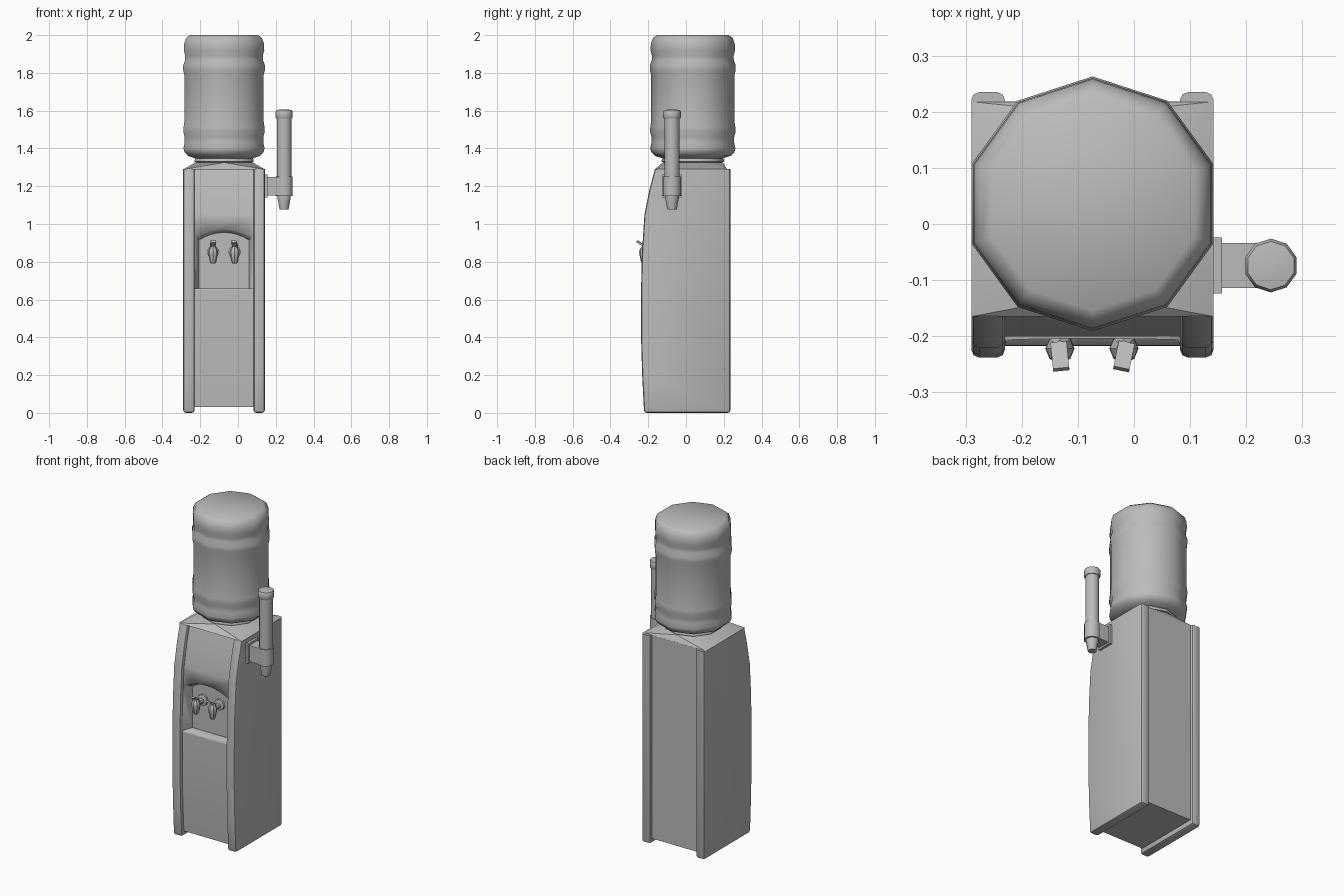
import bpy, bmesh, math
from mathutils import Matrix, Vector

cube = bpy.data.objects.get("Cube")
if cube:
    bpy.data.objects.remove(cube, do_unlink=True)

grey = bpy.data.materials.new("plain grey")
grey.use_nodes = True
grey.diffuse_color = (0.5, 0.5, 0.5, 1)
grey.node_tree.nodes["Principled BSDF"].inputs["Base Color"].default_value = (0.5, 0.5, 0.5, 1)

CX, BY = -0.074, 0.036          # cabinet centre line, bottle centre
LEFT, RIGHT, PANEL = -0.29, 0.142, 0.158


def finish(bm, name, angle=35):
    bmesh.ops.recalc_face_normals(bm, faces=bm.faces)
    mesh = bpy.data.meshes.new(name)
    bm.to_mesh(mesh)
    bm.free()
    mesh.materials.append(grey)
    ob = bpy.data.objects.new(name, mesh)
    bpy.context.collection.objects.link(ob)
    bpy.ops.object.select_all(action='DESELECT')
    ob.select_set(True)
    bpy.context.view_layer.objects.active = ob
    bpy.ops.object.shade_smooth_by_angle(angle=math.radians(angle))
    return ob


def loft(bm, rings):
    """Skin a list of equal-length point rings and cap both ends."""
    rows = [[bm.verts.new(p) for p in ring] for ring in rings]
    n = len(rows[0])
    for a, b in zip(rows, rows[1:]):
        for i in range(n):
            bm.faces.new((a[i], a[(i + 1) % n], b[(i + 1) % n], b[i]))
    bm.faces.new(rows[0][::-1])
    bm.faces.new(rows[-1])
    return bm


def circle(r, z, sides, x=0, y=0):
    return [(x + r * math.sin(math.tau * i / sides), y + r * math.cos(math.tau * i / sides), z)
            for i in range(sides)]


def turned(name, profile, sides, x, y, angle=35):
    return finish(loft(bmesh.new(), [circle(r, z, sides, x, y) for r, z in profile]), name, angle)


def slab(name, x0, x1, outline):
    return loft(bmesh.new(), [[(x, y, z) for y, z in outline] for x in (x0, x1)])


def box(name, lo, hi):
    bm = bmesh.new()
    bmesh.ops.create_cube(bm, size=1)
    for v in bm.verts:
        v.co = [lo[i] if v.co[i] < 0 else hi[i] for i in range(3)]
    return finish(bm, name)


# Curved front edge shared by the side panels and the core
front = [(-0.222, 0), (-0.232, 0.2), (-0.238, 0.4), (-0.238, 0.65), (-0.233, 0.85),
         (-0.22, 1.05), (-0.194, 1.18), (-0.165, 1.29)]

# Side panels with bevelled rails
for name, a, b in (("right_side_panel", LEFT, -0.23), ("left_side_panel", 0.082, RIGHT)):
    bm = slab(name, a, b, front + [(0.235, 1.29), (0.235, 0)])
    bm.normal_update()
    edges = [e for e in bm.edges if e.calc_face_angle(0) > 0.6
             and not all(v.co.z > 1.28 for v in e.verts)]
    bmesh.ops.bevel(bm, geom=edges, offset=0.014, segments=2, affect='EDGES', profile=0.5)
    finish(bm, name)

# Core between the side panels
inset = [(y + 0.021, max(z, 0.03)) for y, z in front]
core = finish(slab("core", CX - PANEL, CX + PANEL, inset + [(0.218, 1.29), (0.218, 0.03)]),
              "cabinet_core", 30)


# Arched tap recess, tapering towards its back
def arch(half, side_z, mid_z, y, n=8):
    pts = [(CX - half, y, 0.658), (CX + half, y, 0.658)]
    for i in range(n + 1):
        t = 1 - 2 * i / n
        pts.append((CX + half * t, y, mid_z - (mid_z - side_z) * t * t))
    return pts


cutter = finish(loft(bmesh.new(), [arch(0.17, 0.953, 0.993, -0.26), arch(0.133, 0.915, 0.955, -0.15)]),
                "recess_cutter")
cutter.hide_render = True
cutter.hide_viewport = True
cut = core.modifiers.new("recess", 'BOOLEAN')
cut.operation = 'DIFFERENCE'
cut.solver = 'EXACT'
cut.object = cutter

# Sloping cabinet top, rising from the rectangle to a ten-sided collar
bm = bmesh.new()
points = [(x, y, 1.289) for x in (LEFT, RIGHT) for y in (-0.165, 0.218)]
for p in points + circle(0.16, 1.325, 10, CX, BY):
    bm.verts.new(p)
bmesh.ops.convex_hull(bm, input=bm.verts)
finish(bm, "cabinet_top", 20)

# Water bottle
turned("bottle_neck", [(0.14, 1.3), (0.14, 1.322), (0.165, 1.33), (0.165, 1.338), (0.15, 1.37)],
       10, CX, BY)
turned("water_bottle", [
    (0.15, 1.345), (0.2, 1.36), (0.22, 1.38), (0.226, 1.4), (0.219, 1.43), (0.219, 1.46),
    (0.227, 1.49), (0.225, 1.515), (0.221, 1.54), (0.221, 1.79), (0.227, 1.815), (0.227, 1.84),
    (0.217, 1.868), (0.216, 1.89), (0.224, 1.92), (0.222, 1.955), (0.211, 1.985), (0.19, 2.0)],
    10, CX, BY, 42)

# Taps: stem, spout and tilted lever
for side, x, turn in (("right", -0.132, 0.1), ("left", -0.018, -0.2)):
    stem = bmesh.new()
    loft(stem, [circle(r, d, 8) for r, d in
                ((0.034, 0), (0.034, 0.015), (0.016, 0.02), (0.016, 0.075))])
    stem.transform(Matrix.Translation((x, -0.148, 0.852)) @ Matrix.Rotation(math.pi / 2, 4, 'X'))
    finish(stem, side + "_tap_stem")
    turned(side + "_tap_spout", [(0.012, 0.79), (0.017, 0.8), (0.026, 0.845), (0.025, 0.862), (0.014, 0.88)],
           8, x, -0.222)
    lever = bmesh.new()
    bmesh.ops.create_cube(lever, size=1)
    lever.transform(Matrix.Translation((x, -0.236, 0.893)) @ Matrix.Rotation(turn, 4, 'Z')
                    @ Matrix.Rotation(math.radians(-32), 4, 'X') @ Matrix.Diagonal((0.029, 0.055, 0.01, 1)))
    finish(lever, side + "_tap_lever")

# Cup dispenser on the left side
TX, TY = 0.244, -0.074
box("dispenser_plate", (0.14, -0.124, 1.14), (0.157, -0.024, 1.263))
box("dispenser_arm", (0.15, -0.114, 1.15), (TX, -0.034, 1.25))
turned("cup_tube", [(0.04, 1.2), (0.04, 1.57)], 10, TX, TY, 42)
turned("tube_cap", [(0.044, 1.558), (0.048, 1.566), (0.048, 1.592), (0.043, 1.603), (0.02, 1.606)],
       10, TX, TY, 42)
turned("tube_holder", [(0.047, 1.148), (0.047, 1.252)], 10, TX, TY, 42)
turned("cup_mouth", [(0.025, 1.077), (0.037, 1.14), (0.037, 1.16)], 10, TX, TY, 42)
